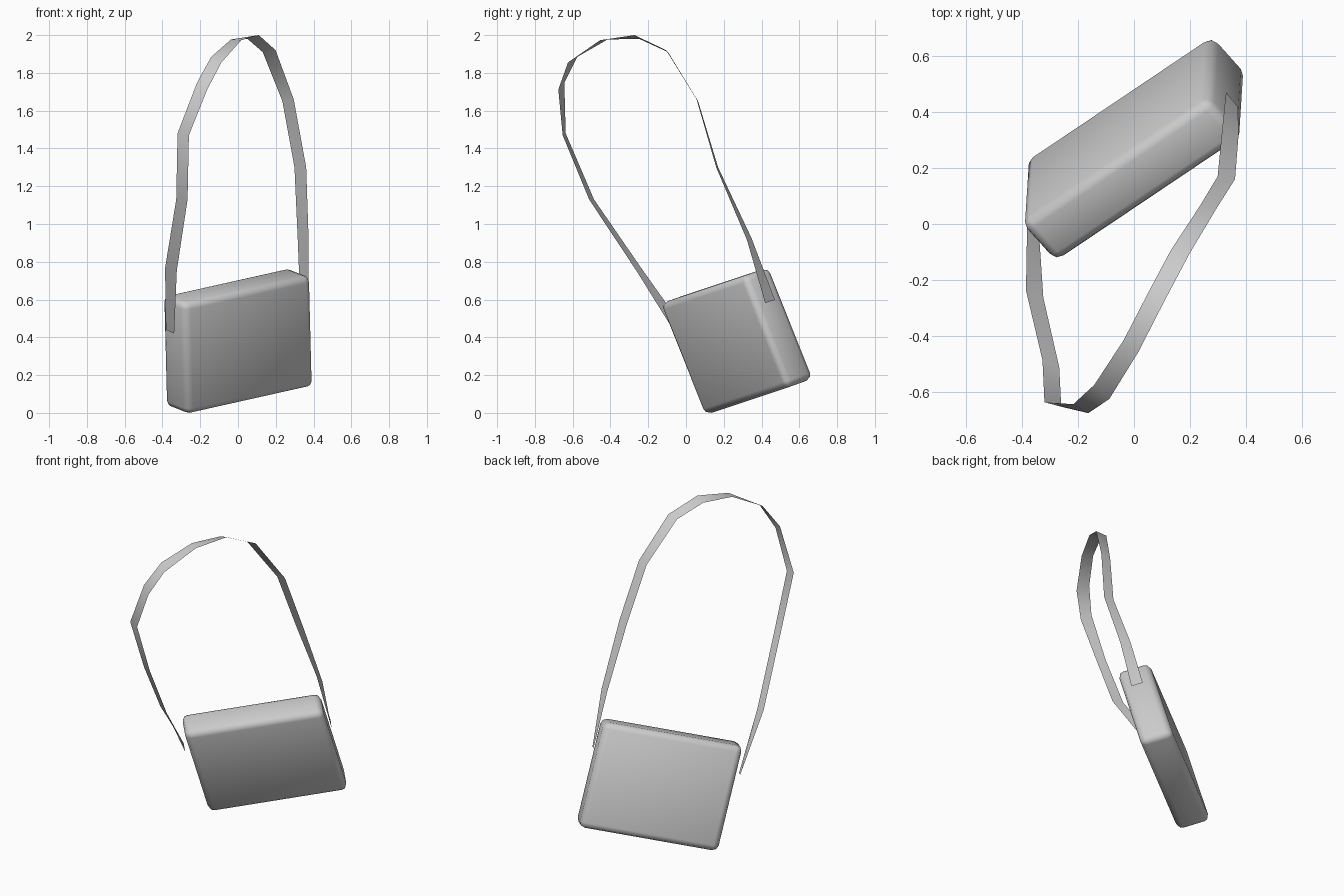
import bpy
import bmesh
from mathutils import Vector, Matrix

cube = bpy.data.objects.get("Cube")
if cube:
    bpy.data.objects.remove(cube, do_unlink=True)

leather = bpy.data.materials.new("grey_leather")
leather.use_nodes = True
grey = (0.6, 0.6, 0.6, 1)
leather.diffuse_color = grey
leather.node_tree.nodes["Principled BSDF"].inputs["Base Color"].default_value = grey


def add_object(name, bm):
    mesh = bpy.data.meshes.new(name)
    bm.to_mesh(mesh)
    bm.free()
    mesh.materials.append(leather)
    obj = bpy.data.objects.new(name, mesh)
    bpy.context.collection.objects.link(obj)
    return obj


# Bag body: a leaning box, set out by its width, depth and height edges
centre = Vector((0, 0.269, 0.38))
width = Vector((0.67, 0.45, 0.15))
depth = Vector((-0.125, 0.14, 0.05))
height = Vector((-0.015, -0.235, 0.59))
frame = Matrix((width, depth, height)).transposed().to_4x4()
frame.translation = centre

bm = bmesh.new()
bmesh.ops.create_cube(bm, size=1, matrix=frame)
bmesh.ops.bevel(bm, geom=bm.edges[:], offset=0.035, segments=2,
                profile=0.5, affect='EDGES')
bmesh.ops.recalc_face_normals(bm, faces=bm.faces[:])
for face in bm.faces:
    face.smooth = True
add_object("bag_body", bm)

# Strap: a flat ribbon; each station is a centre and a half-width vector
stations = [
    ((-0.36, -0.03, 0.43), (0.022, -0.025, -0.010)),
    ((-0.355, -0.25, 0.76), (0.031, -0.013, -0.007)),
    ((-0.297, -0.50, 1.13), (0.030, -0.013, 0)),
    ((-0.29, -0.645, 1.475), (0.030, -0.008, -0.005)),
    ((-0.19, -0.66, 1.73), (0.027, -0.016, -0.018)),
    ((-0.115, -0.60, 1.87), (0.027, -0.025, -0.015)),
    ((-0.01, -0.435, 1.975), (0.027, -0.020, -0.002)),
    ((0.08, -0.26, 1.99), (0.030, -0.013, 0.010)),
    ((0.165, -0.10, 1.915), (0.034, -0.005, 0.005)),
    ((0.265, 0.06, 1.655), (0.030, -0.004, 0.005)),
    ((0.33, 0.165, 1.30), (0.031, -0.005, 0)),
    ((0.345, 0.335, 0.92), (0.029, -0.012, -0.005)),
    ((0.35, 0.445, 0.59), (0.021, -0.026, -0.008)),
]
bm = bmesh.new()
rows = [[bm.verts.new(Vector(c) + s * Vector(h)) for s in (-1, 1)]
        for c, h in stations]
for a, b in zip(rows, rows[1:]):
    bm.faces.new((a[0], a[1], b[1], b[0])).smooth = True
bmesh.ops.recalc_face_normals(bm, faces=bm.faces[:])
add_object("shoulder_strap", bm)
